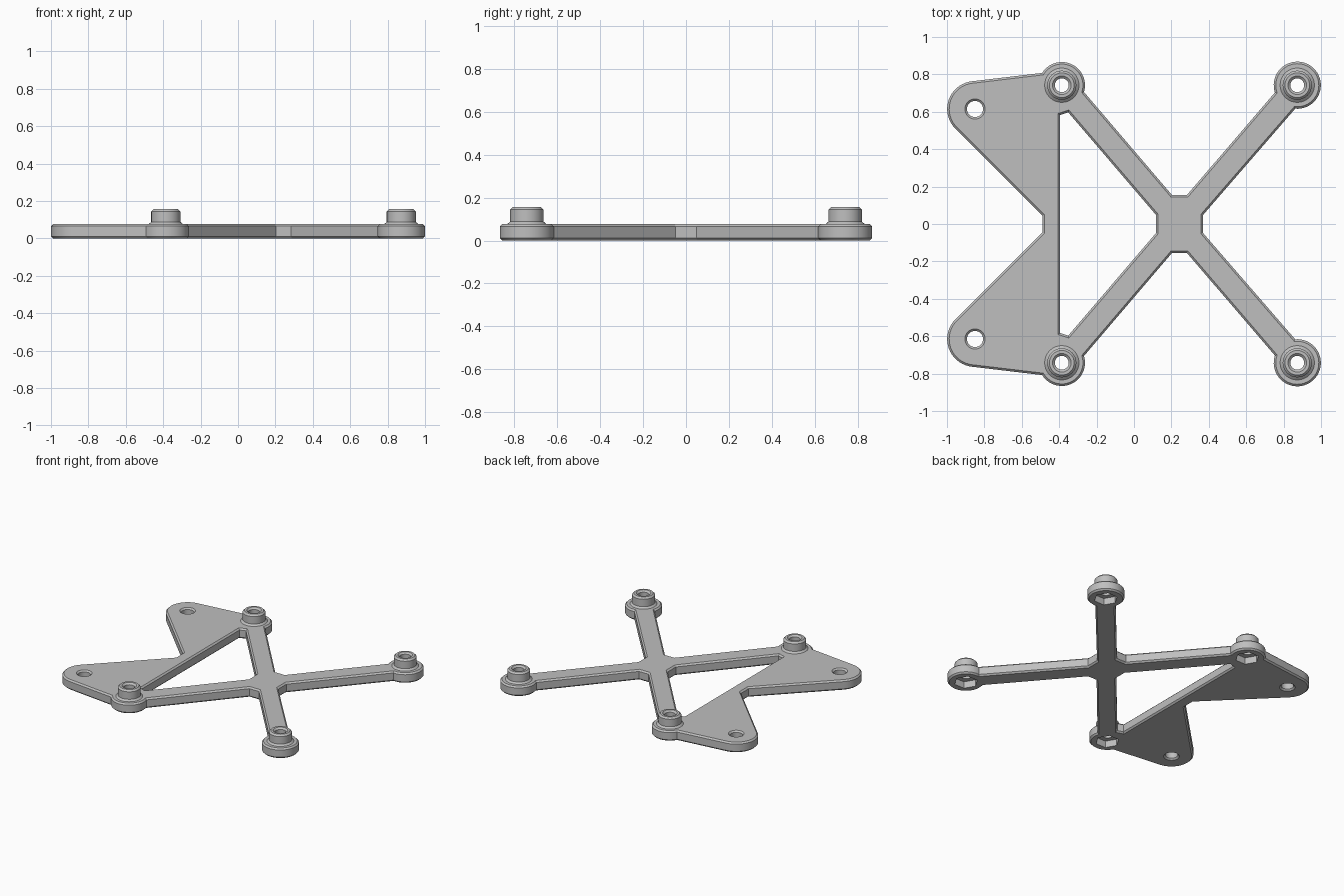
import bpy, bmesh, math

if "Cube" in bpy.data.objects:
    bpy.data.objects.remove(bpy.data.objects["Cube"])

T = 0.076          # plate thickness
C = 0.011          # edge chamfer
BOSSES = [(x, s * 0.742) for x in (-0.386, 0.873) for s in (1, -1)]

grey = bpy.data.materials.new("grey")
grey.diffuse_color = (0.52, 0.52, 0.52, 1)
grey.use_nodes = True
grey.node_tree.nodes["Principled BSDF"].inputs["Base Color"].default_value = grey.diffuse_color


def arc(cx, cy, r, a0, a1, n):
    return [(cx + r * math.cos(math.radians(a0 + (a1 - a0) * i / n)),
             cy + r * math.sin(math.radians(a0 + (a1 - a0) * i / n))) for i in range(n + 1)]


def mirrored(half):
    return half + [(x, -y) for x, y in reversed(half)]


def finish(ob):
    ob.data.materials.clear()
    ob.data.materials.append(grey)
    bpy.ops.object.select_all(action='DESELECT')
    ob.select_set(True)
    bpy.context.view_layer.objects.active = ob
    bpy.ops.object.shade_smooth_by_angle(angle=math.radians(25))


def mesh_object(name, bm):
    bmesh.ops.recalc_face_normals(bm, faces=bm.faces)
    me = bpy.data.meshes.new(name)
    bm.to_mesh(me)
    bm.free()
    ob = bpy.data.objects.new(name, me)
    bpy.context.collection.objects.link(ob)
    return ob


# Plate outline: left wing, rear boss pads and crossing arms, mirrored in y
outline = mirrored(
    [(-0.49, 0.045)]
    + arc(-0.85, 0.615, 0.149, 225, 96.5, 18)
    + arc(-0.386, 0.742, 0.124, 148, -17, 28)
    + [(0.203, 0.155), (0.283, 0.155)]
    + arc(0.873, 0.742, 0.126, 198, -95, 44)
    + [(0.369, 0.048)])
opening = mirrored([(-0.395, 0.583), (-0.352, 0.597), (0.118, 0.048)])
holes = [arc(-0.85, s * 0.615, 0.043, 0, 348.75, 31) for s in (1, -1)]

# Filled curve with chamfered edges becomes the plate
cu = bpy.data.curves.new("plate_profile", 'CURVE')
cu.dimensions = '2D'
cu.fill_mode = 'BOTH'
cu.extrude = T / 2 - C
cu.bevel_depth = C
cu.bevel_resolution = 0
cu.offset = -C
for pts in [outline, opening] + holes:
    sp = cu.splines.new('POLY')
    sp.points.add(len(pts) - 1)
    for p, (x, y) in zip(sp.points, pts):
        p.co = (x, y, 0, 1)
    sp.use_cyclic_u = True
profile = bpy.data.objects.new("plate_profile", cu)
bpy.context.collection.objects.link(profile)
dg = bpy.context.evaluated_depsgraph_get()
me = bpy.data.meshes.new_from_object(profile.evaluated_get(dg))
bpy.data.objects.remove(profile)
bm = bmesh.new()
bm.from_mesh(me)
bmesh.ops.remove_doubles(bm, verts=bm.verts, dist=0.0002)
bmesh.ops.translate(bm, verts=bm.verts, vec=(0, 0, T / 2))
bmesh.ops.dissolve_limit(bm, angle_limit=0.01, verts=bm.verts, edges=bm.edges)
plate = mesh_object("plate", bm)


# Hexagonal nut pockets from below and screw holes through the pads
def cutter(name, sides, r, z0, z1):
    bm = bmesh.new()
    for x, y in BOSSES:
        ring = [bm.verts.new((px, py, z0)) for px, py in arc(x, y, r, 0, 360 - 360 / sides, sides - 1)]
        f = bm.faces.new(ring)
        ext = bmesh.ops.extrude_face_region(bm, geom=[f])
        vs = [v for v in ext['geom'] if isinstance(v, bmesh.types.BMVert)]
        bmesh.ops.translate(bm, verts=vs, vec=(0, 0, z1 - z0))
    ob = mesh_object(name, bm)
    ob.hide_render = True
    ob.hide_set(True)
    mod = plate.modifiers.new(name, 'BOOLEAN')
    mod.operation = 'DIFFERENCE'
    mod.solver = 'EXACT'
    mod.object = ob
    return ob


cutters = [cutter("nut_pocket_cutter", 6, 0.082, -0.05, 0.05),
           cutter("screw_hole_cutter", 32, 0.037, -0.06, 0.2)]
bpy.context.view_layer.update()
dg = bpy.context.evaluated_depsgraph_get()
cut = bpy.data.meshes.new_from_object(plate.evaluated_get(dg))
plate.modifiers.clear()
plate.data = cut
for ob in cutters:
    bpy.data.objects.remove(ob)
finish(plate)

# Raised standoff collars, revolved from a section
section = [(0.037, T), (0.092, T), (0.078, T + 0.012), (0.078, 0.144), (0.066, 0.156),
           (0.05, 0.156), (0.037, 0.144)]
for i, (x, y) in enumerate(BOSSES):
    bm = bmesh.new()
    n = 32
    rings = [[bm.verts.new((px, py, z)) for px, py in arc(x, y, r, 0, 360 - 360 / n, n - 1)]
             for r, z in section]
    for a, b in zip(rings, rings[1:] + rings[:1]):
        for k in range(n):
            bm.faces.new((a[k], a[(k + 1) % n], b[(k + 1) % n], b[k]))
    finish(mesh_object("standoff_%d" % (i + 1), bm))
